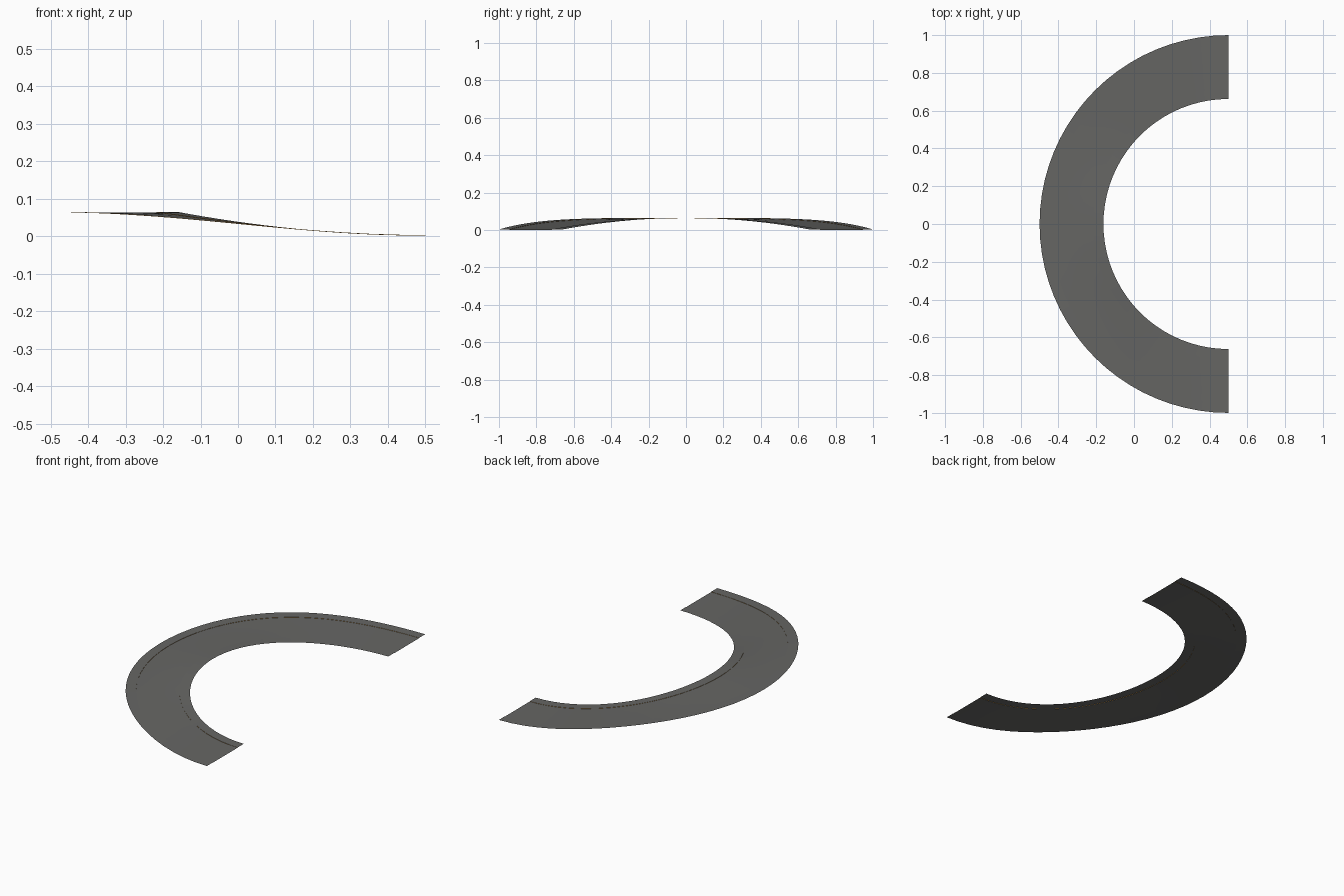
import bpy, bmesh, math

if "Cube" in bpy.data.objects:
    bpy.data.objects.remove(bpy.data.objects["Cube"])

R_OUT, R_IN = 1.0, 0.662      # road radii around (0.5, 0)
KERB, STEP = 0.055, 0.0015    # edge strip width and its rise above the lane
BASE, RISE, SEGS = 0.0015, 0.062, 40


def material(name, rgb):
    m = bpy.data.materials.new(name)
    m.diffuse_color = (*rgb, 1)
    m.use_nodes = True
    m.node_tree.nodes["Principled BSDF"].inputs["Base Color"].default_value = m.diffuse_color
    return m


asphalt = material("asphalt grey", (0.133, 0.133, 0.127))
orange = material("kerb orange", (0.55, 0.27, 0.05))


def height(r, a):
    """Ramp climbing from both ends to the middle, banked towards the outside."""
    inner = math.sin(a) ** 2
    outer = math.sin(math.pi / 2 * math.sin(a)) ** 2
    t = (r - R_IN) / (R_OUT - R_IN)
    return RISE * (inner + (outer - inner) * t)


def sweep(name, profile, mat):
    """Sweep (radius, lift) points around the half turn."""
    bm = bmesh.new()
    rings = []
    for i in range(SEGS + 1):
        a = math.pi * i / SEGS
        rings.append([bm.verts.new((0.5 - r * math.sin(a), r * math.cos(a),
                                    height(r, a) + lift)) for r, lift in profile])
    for p, q in zip(rings, rings[1:]):
        for j in range(len(profile) - 1):
            f = bm.faces.new((p[j], q[j], q[j + 1], p[j + 1]))
            f.smooth = True
    me = bpy.data.meshes.new(name)
    bm.to_mesh(me)
    bm.free()
    me.materials.append(mat)
    bpy.context.collection.objects.link(bpy.data.objects.new(name, me))


a, b = R_IN + KERB, R_OUT - KERB
low, high = BASE, BASE + STEP
# Lane, raised edge strips, and the tiny kerb walls between them
sweep("road_lane", [(a + (b - a) * k / 4, low) for k in range(5)], asphalt)
sweep("inner_edge", [(R_IN, high), (a, high)], asphalt)
sweep("outer_edge", [(b, high), (R_OUT, high)], asphalt)
sweep("inner_kerb_wall", [(a, high), (a, low)], orange)
sweep("outer_kerb_wall", [(b, low), (b, high)], orange)
